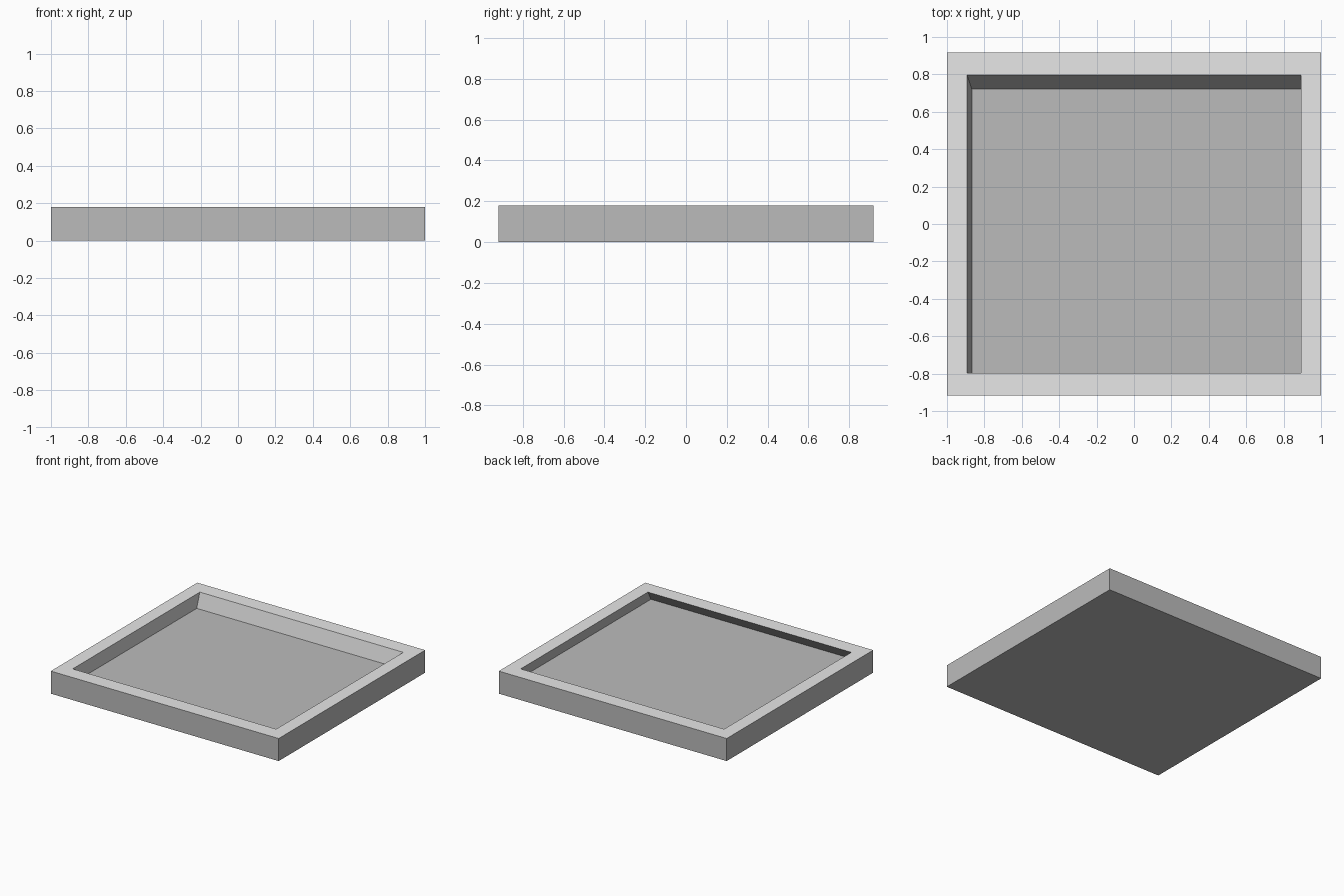
import bpy, bmesh
from mathutils import Vector

if "Cube" in bpy.data.objects:
    bpy.data.objects.remove(bpy.data.objects["Cube"])

HX, HY, H = 1.0, 0.918, 0.179        # outer half sizes and height
IX, IY = 0.893, 0.797                # opening half sizes
SINK = Vector((0.026, -0.076, -0.093))  # slanted drop of the recess


def material(name, v):
    m = bpy.data.materials.new(name)
    m.diffuse_color = (v, v, v, 1)
    m.use_nodes = True
    m.node_tree.nodes["Principled BSDF"].inputs["Base Color"].default_value = m.diffuse_color
    return m


bm = bmesh.new()
# solid slab
bmesh.ops.create_cube(bm, size=1)
for v in bm.verts:
    v.co = Vector((v.co.x * 2 * HX, v.co.y * 2 * HY, (v.co.z + 0.5) * H))
bm.normal_update()
top = max(bm.faces, key=lambda f: f.calc_center_median().z)

# flat rim around the opening
rim = bmesh.ops.inset_individual(bm, faces=[top], thickness=0.1)["faces"]
for v in top.verts:
    v.co = Vector((IX if v.co.x > 0 else -IX, IY if v.co.y > 0 else -IY, H))

# slanted recess: a second ring of faces pushed down and sideways
walls = bmesh.ops.inset_individual(bm, faces=[top], thickness=0.01)["faces"]
for v in top.verts:
    v.co = Vector((IX if v.co.x > 0 else -IX, IY if v.co.y > 0 else -IY, H)) + SINK
bm.normal_update()

# light rim, darker body
for f in bm.faces:
    flat_top = f.normal.z > 0.99 and f.calc_center_median().z > H - 0.01
    f.material_index = 1 if flat_top else 0

mesh = bpy.data.meshes.new("tray")
bm.to_mesh(mesh)
bm.free()
mesh.materials.append(material("mid grey", 0.5))
mesh.materials.append(material("light grey", 0.8))
tray = bpy.data.objects.new("tray", mesh)
bpy.context.collection.objects.link(tray)
